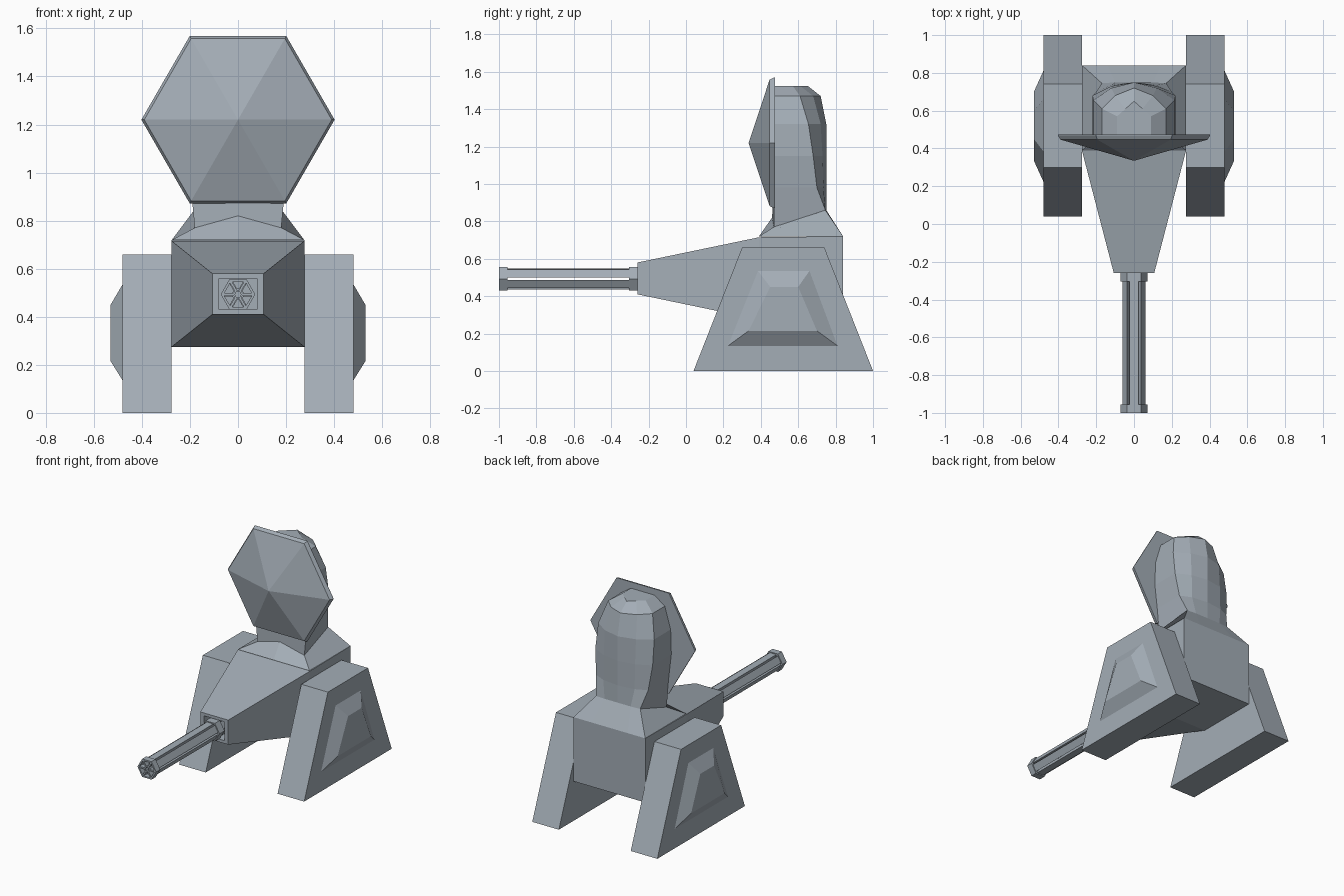
import bpy, bmesh, math

if "Cube" in bpy.data.objects:
    bpy.data.objects.remove(bpy.data.objects["Cube"])

# Slate grey paint for every part
slate = bpy.data.materials.new("slate_grey")
slate.diffuse_color = (0.37, 0.42, 0.47, 1)
slate.use_nodes = True
slate.node_tree.nodes["Principled BSDF"].inputs["Base Color"].default_value = slate.diffuse_color


def loft(name, loops, closed=False):
    """Skin equal-length loops of points; cap the ends, or join last to first."""
    bm = bmesh.new()
    rings = [[bm.verts.new(p) for p in loop] for loop in loops]
    n = len(rings[0])
    pairs = list(zip(rings, rings[1:] + rings[:1])) if closed else list(zip(rings, rings[1:]))
    for a, b in pairs:
        for i in range(n):
            j = (i + 1) % n
            bm.faces.new((a[i], a[j], b[j], b[i]))
    if not closed:
        bm.faces.new(rings[0])
        bm.faces.new(rings[-1])
    bmesh.ops.recalc_face_normals(bm, faces=bm.faces[:])
    mesh = bpy.data.meshes.new(name)
    bm.to_mesh(mesh)
    bm.free()
    mesh.materials.append(slate)
    obj = bpy.data.objects.new(name, mesh)
    bpy.context.collection.objects.link(obj)
    return obj


def rect(hw, y, z0, z1):
    return [(-hw, y, z0), (hw, y, z0), (hw, y, z1), (-hw, y, z1)]


def hexagon(r, y, zc):
    return [(r * math.cos(math.radians(60 * i)), y,
             zc + r * math.sin(math.radians(60 * i))) for i in range(6)]


# Legs with a raised side panel
leg = [(0.04, 0), (1.0, 0), (0.74, 0.66), (0.30, 0.66)]
panel_base = [(0.225, 0.135), (0.81, 0.135), (0.66, 0.535), (0.385, 0.535)]
panel_face = [(0.335, 0.215), (0.70, 0.215), (0.60, 0.45), (0.45, 0.45)]
for side, s in (("left", -1), ("right", 1)):
    levels = [(0.276, leg), (0.48, leg), (0.48, panel_base), (0.53, panel_face)]
    loft(side + "_leg", [[(s * x, y, z) for y, z in prof] for x, prof in levels])

# Body: box tapering to a snout with a square socket
loft("body", [rect(0.276, 0.84, 0.275, 0.72), rect(0.276, 0.39, 0.275, 0.715),
              rect(0.107, -0.26, 0.41, 0.58), rect(0.08, -0.26, 0.43, 0.56),
              rect(0.08, -0.18, 0.43, 0.56)])

# Barrel bars: six wedges around the axis
ZC = 0.493


def polar_loop(points, angle, y):
    c, s = math.cos(angle), math.sin(angle)
    return [(r * c - t * s, y, ZC + r * s + t * c) for r, t in points]


wedge = [(0.056, -0.025), (0.056, 0.025), (0.022, 0.005), (0.022, -0.005)]
spoke = [(0.015, -0.005), (0.064, -0.005), (0.064, 0.005), (0.015, 0.005)]
for i in range(6):
    a = math.radians(60 * i + 30)
    loft("barrel_bar", [polar_loop(wedge, a, -0.965), polar_loop(wedge, a, -0.18)])
    b = math.radians(60 * i)
    loft("muzzle_spoke", [polar_loop(spoke, b, -0.998), polar_loop(spoke, b, -0.96)])


# Hexagonal collars and muzzle hub
def hex_ring(name, outer, inner, y0, y1):
    loft(name, [hexagon(outer, y0, ZC), hexagon(outer, y1, ZC),
                hexagon(inner, y1, ZC), hexagon(inner, y0, ZC)], closed=True)


hex_ring("muzzle_collar", 0.072, 0.060, -1.0, -0.955)
hex_ring("muzzle_hub", 0.022, 0.013, -0.998, -0.96)
hex_ring("rear_collar", 0.072, 0.060, -0.305, -0.25)


# Shoulder and head: mirrored half sections, from front centre to back centre
def mirrored(half):
    return half + [(-x, y, z) for x, y, z in half[-2:0:-1]]


def section(z, hw, side_y, back_hw, back_y, centre_y):
    return mirrored([(0, 0.47, z), (hw, 0.47, z), (hw, side_y, z),
                     (back_hw, back_y, z), (0, centre_y, z)])


shoulder_base = mirrored([(0, 0.39, 0.72), (0.275, 0.39, 0.72), (0.275, 0.84, 0.72),
                          (0.14, 0.84, 0.72), (0, 0.84, 0.72)])
neck_base = mirrored([(0, 0.46, 0.82), (0.18, 0.47, 0.77), (0.17, 0.745, 0.86),
                      (0.10, 0.75, 0.86), (0, 0.75, 0.86)])
loft("shoulder_and_head", [
    shoulder_base, neck_base,
    section(0.98, 0.20, 0.70, 0.12, 0.735, 0.75),
    section(1.15, 0.22, 0.68, 0.12, 0.73, 0.75),
    section(1.32, 0.215, 0.655, 0.12, 0.72, 0.75),
    section(1.47, 0.17, 0.61, 0.10, 0.68, 0.72),
    section(1.525, 0.09, 0.57, 0.045, 0.61, 0.65)])

# Hexagonal dish with a pointed front
loft("dish", [hexagon(0.402, 0.475, 1.22), hexagon(0.402, 0.468, 1.22),
              hexagon(0.39, 0.447, 1.22), hexagon(0.001, 0.335, 1.22)])
